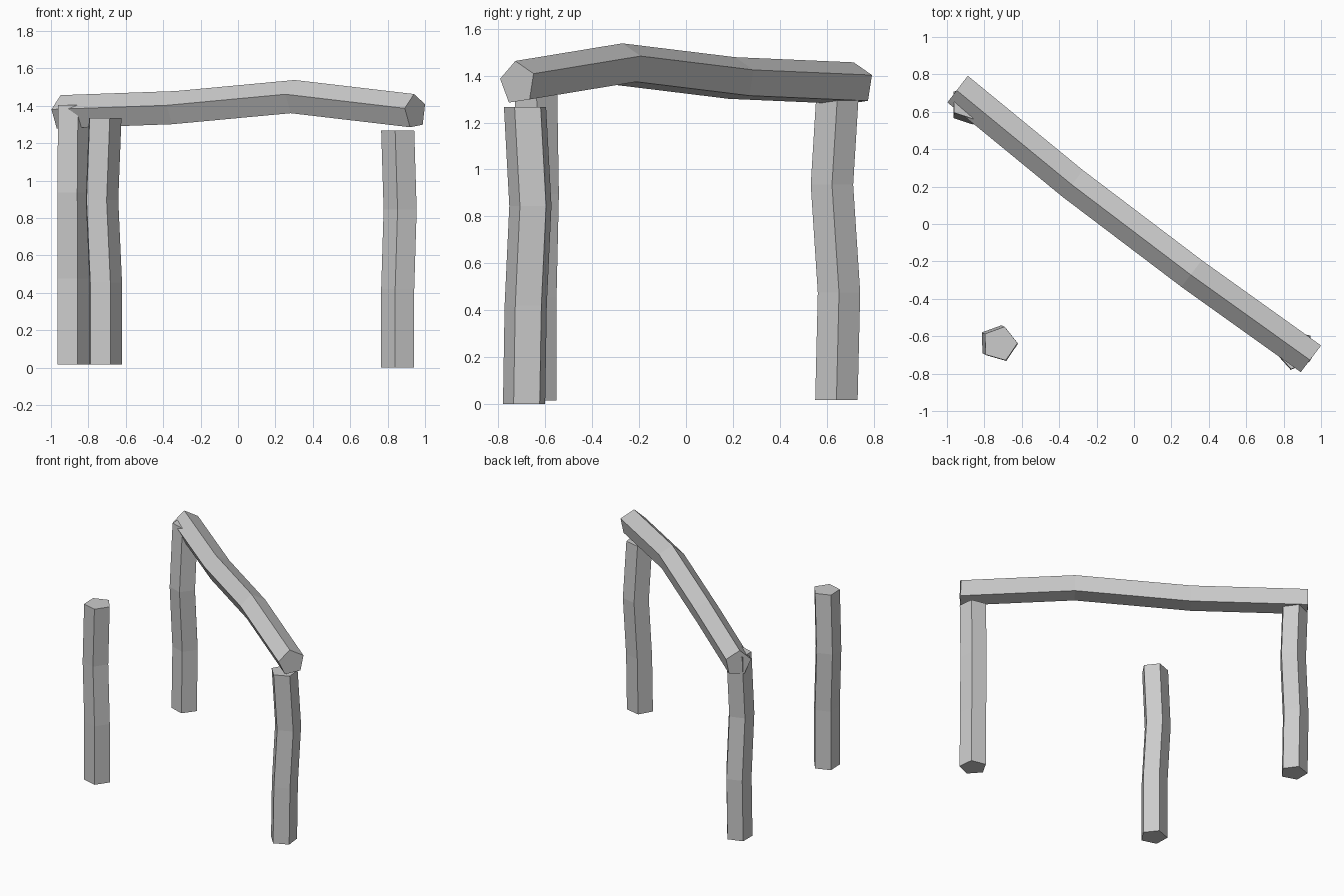
import bpy, bmesh, math
from mathutils import Vector

if "Cube" in bpy.data.objects:
    bpy.data.objects.remove(bpy.data.objects["Cube"])

R = 0.095   # radius of every pentagonal log
SIDES = 5

grey = bpy.data.materials.new("plain grey")
grey.diffuse_color = (0.6, 0.6, 0.6, 1)
grey.use_nodes = True
grey.node_tree.nodes["Principled BSDF"].inputs["Base Color"].default_value = grey.diffuse_color


def log(name, centres, u, v, turn):
    """Five-sided log lofted through centre points; u, v span each ring."""
    bm = bmesh.new()
    rings = []
    for c in centres:
        ring = []
        for i in range(SIDES):
            a = math.radians(turn) + math.tau * i / SIDES
            ring.append(bm.verts.new(Vector(c) + R * (math.cos(a) * u + math.sin(a) * v)))
        rings.append(ring)
    for lo, hi in zip(rings, rings[1:]):
        for i in range(SIDES):
            j = (i + 1) % SIDES
            bm.faces.new((lo[i], lo[j], hi[j], hi[i]))
    bm.faces.new(rings[0][::-1])
    bm.faces.new(rings[-1])
    bmesh.ops.recalc_face_normals(bm, faces=bm.faces)
    mesh = bpy.data.meshes.new(name)
    bm.to_mesh(mesh)
    bm.free()
    mesh.materials.append(grey)
    obj = bpy.data.objects.new(name, mesh)
    bpy.context.collection.objects.link(obj)
    return obj


X, Y, Z = Vector((1, 0, 0)), Vector((0, 1, 0)), Vector((0, 0, 1))

# three slightly crooked upright posts
log("front_left_post", [(-0.715, -0.643, 0.015), (-0.715, -0.643, 0.455),
                        (-0.735, -0.633, 0.895), (-0.718, -0.64, 1.335)], X, Y, 2)
log("front_right_post", [(0.858, -0.687, 0.0), (0.86, -0.68, 0.42),
                         (0.873, -0.66, 0.845), (0.86, -0.683, 1.267)], X, Y, -102)
log("back_left_post", [(-0.887, 0.641, 0.017), (-0.887, 0.652, 0.475),
                       (-0.889, 0.622, 0.935), (-0.885, 0.651, 1.405)], X, Y, 0)

# diagonal beam resting on two of the posts
across = Vector((0.607, 0.794, 0)).normalized()
log("diagonal_beam", [(-0.941, 0.724, 1.362), (-0.325, 0.219, 1.384),
                      (0.31, -0.262, 1.443), (0.948, -0.718, 1.368)], across, Z, 97)
